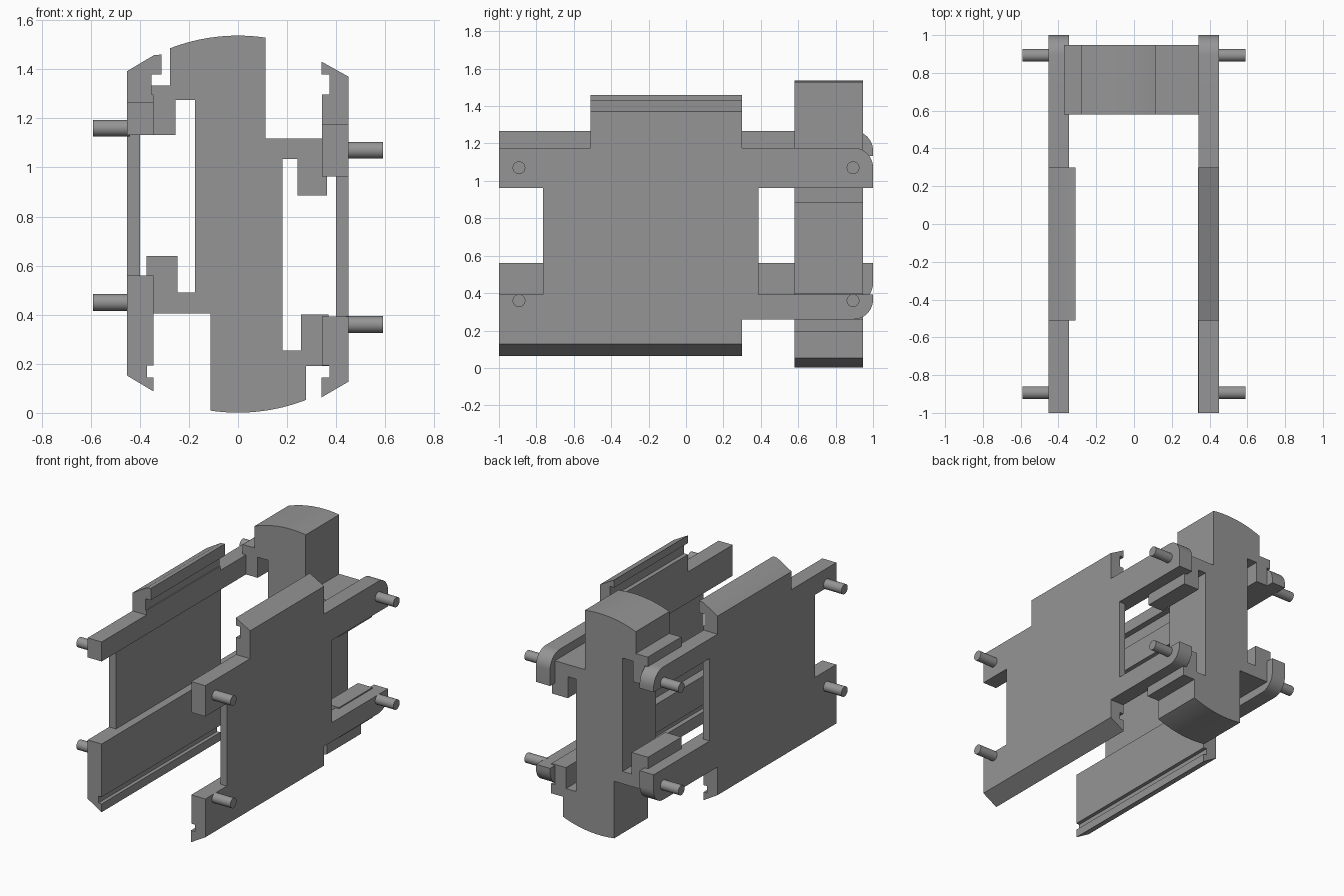
import bpy, bmesh, math
from mathutils import Matrix

if "Cube" in bpy.data.objects:
    bpy.data.objects.remove(bpy.data.objects["Cube"])

grey = bpy.data.materials.new("plain grey")
grey.diffuse_color = (0.30, 0.30, 0.30, 1)
grey.use_nodes = True
grey.node_tree.nodes["Principled BSDF"].inputs["Base Color"].default_value = grey.diffuse_color


def arc(cx, cz, r, a0, a1, n):
    """Points along a circle, angles in degrees."""
    return [(cx + r * math.cos(math.radians(a0 + (a1 - a0) * i / n)),
             cz + r * math.sin(math.radians(a0 + (a1 - a0) * i / n)))
            for i in range(n + 1)]


def prism(name, pts, lo, hi, axis):
    """Extrude a profile along y (points are x, z) or along x (points are y, z)."""
    bm = bmesh.new()
    put = (lambda a, b: (a, lo, b)) if axis == 'y' else (lambda a, b: (lo, a, b))
    face = bm.faces.new([bm.verts.new(put(a, b)) for a, b in pts])
    ext = bmesh.ops.extrude_face_region(bm, geom=[face])
    move = (0, hi - lo, 0) if axis == 'y' else (hi - lo, 0, 0)
    bmesh.ops.translate(bm, vec=move,
                        verts=[v for v in ext['geom'] if isinstance(v, bmesh.types.BMVert)])
    bmesh.ops.recalc_face_normals(bm, faces=bm.faces)
    return finish(name, bm)


def finish(name, bm):
    me = bpy.data.meshes.new(name)
    bm.to_mesh(me)
    bm.free()
    me.materials.append(grey)
    ob = bpy.data.objects.new(name, me)
    bpy.context.collection.objects.link(ob)
    return ob


def activate(ob):
    bpy.ops.object.select_all(action='DESELECT')
    ob.select_set(True)
    bpy.context.view_layer.objects.active = ob


def smooth(ob):
    activate(ob)
    bpy.ops.object.shade_smooth_by_angle(angle=math.radians(30))


def side_plate(name, section, outline):
    """Cross-section run along y, trimmed to the side outline."""
    plate = prism(name, section, -1.1, 1.1, 'y')
    cutter = prism(name + "_outline", outline, -0.7, 0.7, 'x')
    mod = plate.modifiers.new("trim", 'BOOLEAN')
    mod.operation, mod.solver, mod.object = 'INTERSECT', 'EXACT', cutter
    activate(plate)
    bpy.ops.object.modifier_apply(modifier="trim")
    bpy.data.objects.remove(cutter)
    smooth(plate)


def plate_outline(bottom, low0, low1, high0, high1, top):
    """Side shape: wing below, two round-ended arms, panel between, raised middle."""
    r = 0.105
    return ([(-1, bottom), (0.3, bottom), (0.3, low0)]
            + arc(1 - r, low0 + r, r, -90, 0, 10)
            + [(1, low1), (0.387, low1), (0.387, high0), (1, high0)]
            + arc(1 - r, high1 - r, r, 0, 90, 10)
            + [(0.3, high1), (0.3, top), (-0.51, top), (-0.51, high1),
               (-1, high1), (-1, high0), (-0.765, high0), (-0.765, low1), (-1, low1)])


# Right plate: notched at top and bottom, thin in the middle
side_plate("right_plate",
           [(0.45, 0.127), (0.45, 1.37), (0.34, 1.431), (0.34, 1.378), (0.372, 1.378),
            (0.372, 1.297), (0.342, 1.297), (0.342, 0.963), (0.4, 0.963), (0.4, 0.392),
            (0.342, 0.392), (0.342, 0.193), (0.372, 0.193), (0.372, 0.145),
            (0.34, 0.145), (0.34, 0.063)],
           plate_outline(0.0, 0.26, 0.392, 0.963, 1.177, 1.5))

# Left plate: wider lip at the top
side_plate("left_plate",
           [(-0.452, 0.152), (-0.452, 1.392), (-0.343, 1.457), (-0.311, 1.46),
            (-0.311, 1.378), (-0.352, 1.378), (-0.352, 1.297), (-0.345, 1.297),
            (-0.345, 1.132), (-0.4, 1.132), (-0.4, 0.56), (-0.345, 0.56),
            (-0.345, 0.193), (-0.37, 0.193), (-0.37, 0.145), (-0.345, 0.145),
            (-0.345, 0.088)],
           plate_outline(0.0, 0.347, 0.56, 1.132, 1.267, 1.5))

# Centre block with curved ends and four hooks gripping the plates
R, C = 0.768, 0.769
a_right = math.degrees(math.acos(0.113 / R))
a_left = math.degrees(math.acos(-0.278 / R))
block = (arc(0, C, R, a_right, a_left, 16)
         + [(-0.278, 1.333), (-0.37, 1.333), (-0.37, 1.267), (-0.345, 1.267),
            (-0.345, 1.132), (-0.255, 1.132), (-0.255, 1.275), (-0.176, 1.275),
            (-0.176, 0.49), (-0.247, 0.49), (-0.247, 0.64), (-0.372, 0.64),
            (-0.372, 0.56), (-0.345, 0.56), (-0.345, 0.404), (-0.113, 0.404)]
         + arc(0, C, R, a_right + 180, a_left + 180, 16)
         + [(0.278, 0.192), (0.37, 0.192), (0.37, 0.26), (0.342, 0.26),
            (0.342, 0.392), (0.368, 0.392), (0.368, 0.4), (0.257, 0.4),
            (0.257, 0.255), (0.181, 0.255), (0.181, 1.034), (0.243, 1.034),
            (0.243, 0.885), (0.363, 0.885), (0.363, 0.963), (0.342, 0.963),
            (0.342, 1.118), (0.113, 1.118)])
smooth(prism("centre_block", block, 0.58, 0.947, 'y'))

# Round pegs on the outside of the plates
for side, sx, heights in (("left", -1, (0.45, 1.16)), ("right", 1, (0.36, 1.07))):
    for z in heights:
        for y in (-0.893, 0.893):
            bm = bmesh.new()
            bmesh.ops.create_cone(bm, cap_ends=True, segments=32, radius1=0.034,
                                  radius2=0.034, depth=0.15,
                                  matrix=Matrix.Translation((sx * 0.515, y, z))
                                  @ Matrix.Rotation(math.pi / 2, 4, 'Y'))
            smooth(finish(side + "_peg", bm))
